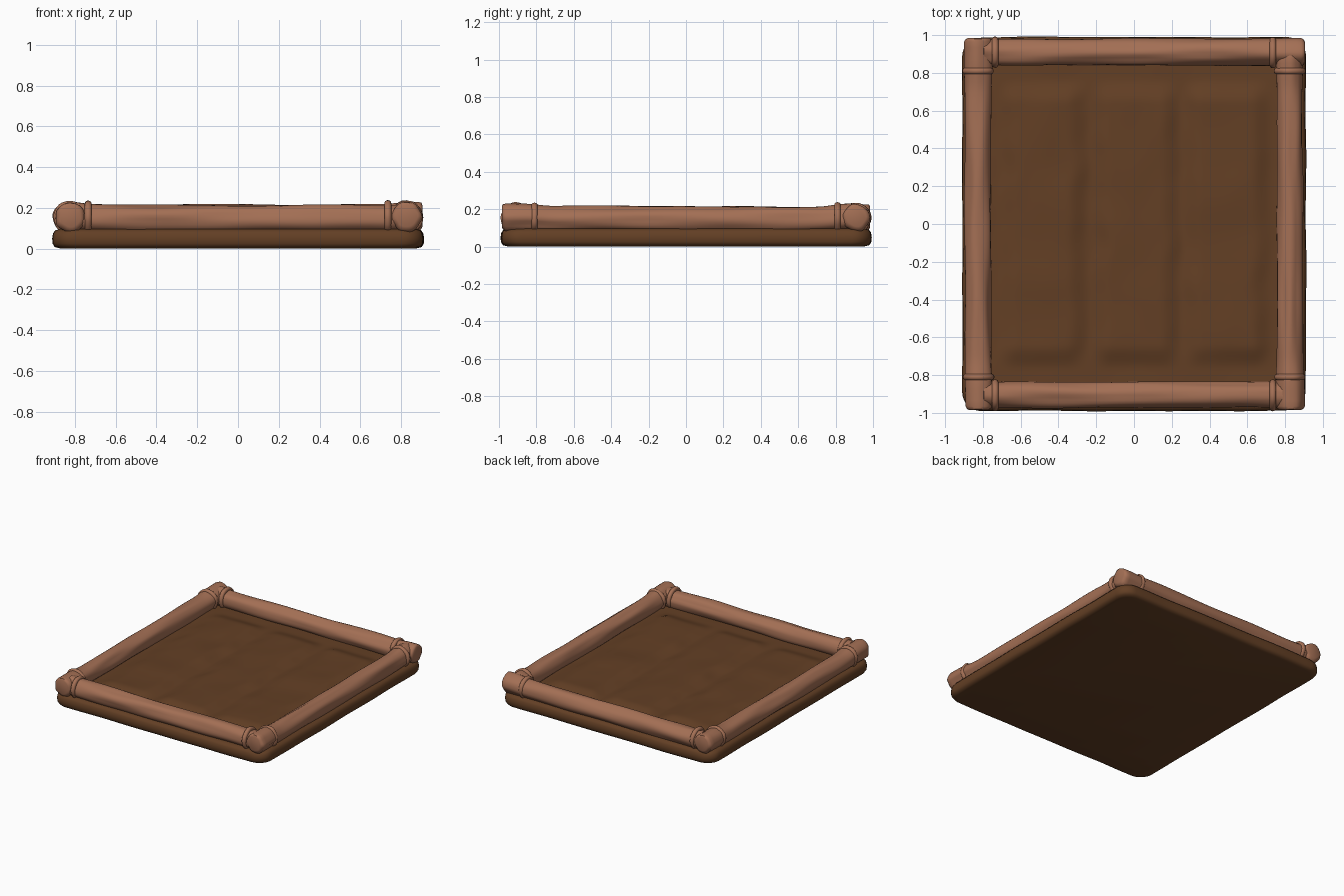
import bpy, bmesh, math
from mathutils import Vector, noise

old = bpy.data.objects.get("Cube")
if old:
    bpy.data.objects.remove(old)


def material(name, rgb):
    m = bpy.data.materials.new(name)
    m.use_nodes = True
    m.diffuse_color = (*rgb, 1)
    m.node_tree.nodes["Principled BSDF"].inputs["Base Color"].default_value = (*rgb, 1)
    return m


WOOD = material("warm wood", (0.37, 0.16, 0.09))
SOIL = material("dark soil", (0.125, 0.05, 0.018))


def finish(bm, name, mat, angle=50):
    bmesh.ops.recalc_face_normals(bm, faces=bm.faces)
    me = bpy.data.meshes.new(name)
    bm.to_mesh(me)
    bm.free()
    me.materials.append(mat)
    ob = bpy.data.objects.new(name, me)
    bpy.context.collection.objects.link(ob)
    bpy.ops.object.select_all(action='DESELECT')
    ob.select_set(True)
    bpy.context.view_layer.objects.active = ob
    bpy.ops.object.shade_smooth_by_angle(angle=math.radians(angle))
    return ob


def smoothstep(a, b, x):
    t = min(max((x - a) / (b - a), 0), 1)
    return t * t * (3 - 2 * t)


def lathe(name, axis, side, stations, seed, wobble, z=0.15, sides=28):
    """Round part along an axis: stations are (position, radius, lift)."""
    bm = bmesh.new()
    rings = []
    for s, r, lift in stations:
        ring = []
        for i in range(sides):
            a = math.tau * i / sides
            c, h = math.cos(a), math.sin(a)
            grain = noise.noise(Vector((s * 2.5, c * 1.6 + seed, h * 1.6)))
            q = r * (1 + wobble * grain)
            across, up = side + q * c, z + lift + q * h
            ring.append(bm.verts.new((s, across, up) if axis == 'x' else (across, s, up)))
        rings.append(ring)
    for a, b in zip(rings, rings[1:]):
        for i in range(sides):
            j = (i + 1) % sides
            bm.faces.new((a[i], a[j], b[j], b[i]))
    bm.faces.new(rings[0])
    bm.faces.new(rings[-1])
    return finish(bm, name, WOOD)


def log(name, axis, side, start, end, seed):
    """Log with rounded, slightly raised and swollen ends."""
    stations = [(start, 0.052, 0.01), (start + 0.006, 0.064, 0.01)]
    count = 64
    for k in range(count + 1):
        s = start + 0.02 + (end - start - 0.04) * k / count
        swell = smoothstep(0.7, 0.86, abs(s))
        stations.append((s, 0.069 + 0.004 * swell, 0.008 * swell - 0.004))
    stations += [(end - 0.006, 0.064, 0.01), (end, 0.052, 0.01)]
    lathe(name, axis, side, stations, seed, 0.13)


def collar(name, axis, side, at, seed):
    """Rounded band around a log near its end."""
    profile = [(math.cos(math.pi * k / 8), math.sin(math.pi * k / 8)) for k in range(9)]
    stations = [(at - 0.017 * c, 0.068 + 0.015 * h, 0.003) for c, h in profile]
    lathe(name, axis, side, stations, seed, 0.06)


# Frame logs: three corners end with the side logs, one with the back log
log("front_log", 'x', -0.905, -0.80, 0.80, 1)
log("back_log", 'x', 0.91, -0.80, 0.905, 4)
log("right_log", 'y', -0.825, -0.985, 0.985, 7)
log("left_log", 'y', 0.825, -0.985, 0.90, 11)

# Collars beside each corner
for fx, xname in ((-1, "right"), (1, "left")):
    for fy, yname in ((-1, "front"), (1, "back")):
        collar(f"{yname}_{xname}_side_collar", 'y', 0.825 * fx, 0.81 * fy, fx + 3 * fy)
        collar(f"{yname}_{xname}_cross_collar", 'x', 0.907 * fy, 0.735 * fx, 5 * fx + fy)

# Soil slab: rounded outline swept through a pillow-shaped side
bm = bmesh.new()
outline = []
CORNER = 0.10
for n, (sx, sy) in enumerate(((1, 1), (-1, 1), (-1, -1), (1, -1))):
    for k in range(9):
        a = math.pi / 2 * (n + k / 8)
        outline.append(Vector((sx * (0.91 - CORNER) + CORNER * math.cos(a),
                               sy * (0.99 - CORNER) + CORNER * math.sin(a), 0)))
dense = []
for p, q in zip(outline, outline[1:] + outline[:1]):
    steps = max(1, int((q - p).length / 0.06))
    dense += [p.lerp(q, k / steps) for k in range(steps)]
levels = [(0.035, 0.002), (0.012, 0.008), (0.002, 0.025), (0, 0.05),
          (0.004, 0.075), (0.015, 0.09), (0.04, 0.097)]
rings = []
for inset, z in levels:
    ring = []
    for p in dense:
        w = inset - 0.007 * noise.noise(p * 3)
        ring.append(bm.verts.new((p.x * (1 - w / 0.91), p.y * (1 - w / 0.99), z)))
    rings.append(ring)
for a, b in zip(rings, rings[1:]):
    for i in range(len(a)):
        j = (i + 1) % len(a)
        bm.faces.new((a[i], a[j], b[j], b[i]))
bm.faces.new(rings[0])
bm.faces.new(rings[-1])
finish(bm, "soil_slab", SOIL)


# Planting soil: three long lumpy mounds inside the frame
def soil_height(x, y):
    z = 0.104 + 0.003 * noise.noise(Vector((x * 5, y * 5, 2)))
    for n, centre in enumerate((-0.48, 0.01, 0.49)):
        sway = 0.025 * noise.noise(Vector((n * 9, y * 5, 0)))
        d = abs(x - centre - sway)
        bank = 1 - smoothstep(0.13, 0.25, d)
        length = 1 - smoothstep(0.64, 0.77, abs(y))
        lumps = 0.010 * noise.noise(Vector((x * 4, y * 3, n)))
        z += bank * length * (0.028 + lumps)
    return z


bm = bmesh.new()
bmesh.ops.create_grid(bm, x_segments=84, y_segments=84, size=1)
for v in bm.verts:
    v.co.x *= 0.81
    v.co.y *= 0.89
    v.co.z = soil_height(v.co.x, v.co.y)
finish(bm, "soil_mounds", SOIL, 60)
